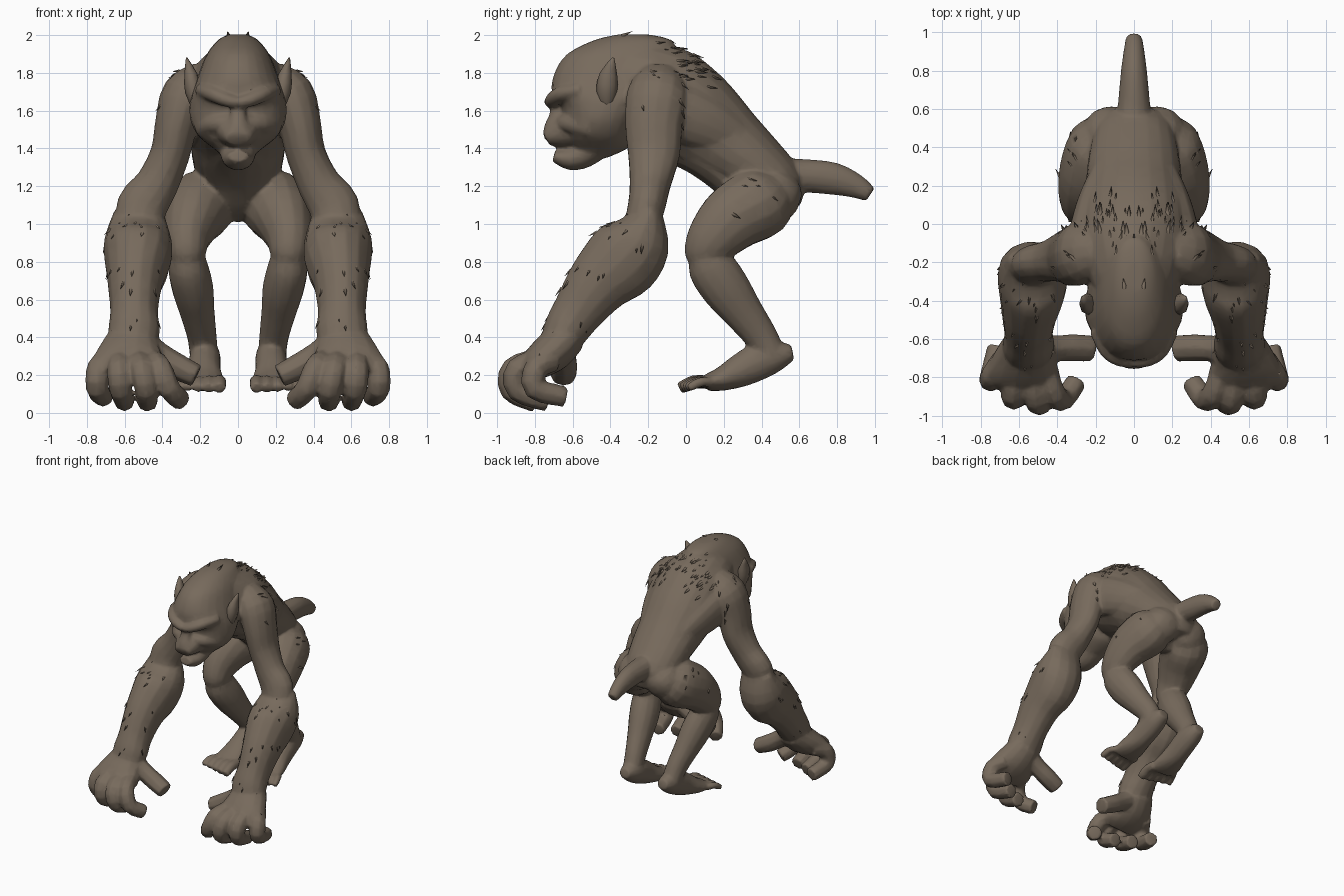
import bpy, bmesh, math, random
from mathutils import Vector

random.seed(4)
hide = bpy.data.materials.new("brown_hide")
hide.diffuse_color = (0.185, 0.145, 0.108, 1)
body, hair = bmesh.new(), bmesh.new()


def spline(rows, steps):
    """Catmull-Rom interpolation of ring rows (x, y, z, ru, rv)."""
    out = []
    for i in range(len(rows) - 1):
        a, b, c, d = (rows[max(i - 1, 0)], rows[i], rows[i + 1],
                      rows[min(i + 2, len(rows) - 1)])
        for s in range(steps):
            t = s / steps
            out.append([0.5 * (2 * q + (r - p) * t + (2 * p - 5 * q + 4 * r - w) * t * t
                               + (3 * q - p - 3 * r + w) * t ** 3)
                        for p, q, r, w in zip(a, b, c, d)])
    out.append(list(rows[-1]))
    return out


def tube(bm, rows, sides=14, steps=3, hint=(1, 0, 0), flat=False, power=1.0):
    """Loft elliptical rings along a path, capped at both ends."""
    rows = spline(rows, steps)
    pts = [Vector(r[:3]) for r in rows]
    rings = []
    for i, r in enumerate(rows):
        t = (pts[min(i + 1, len(pts) - 1)] - pts[max(i - 1, 0)]).normalized()
        if flat:
            t = Vector((0, 0, 1))
        u = Vector(hint)
        u = (u - t * u.dot(t)).normalized()
        v = t.cross(u)
        ring = []
        for k in range(sides):
            a = 2 * math.pi * k / sides
            c, s = math.cos(a), math.sin(a)
            c = math.copysign(abs(c) ** power, c)
            s = math.copysign(abs(s) ** power, s)
            ring.append(bm.verts.new(pts[i] + u * c * max(r[3], .003) + v * s * max(r[4], .003)))
        rings.append(ring)
    faces = []
    for a, b in zip(rings, rings[1:]):
        for k in range(sides):
            m = (k + 1) % sides
            faces.append(bm.faces.new((a[k], a[m], b[m], b[k])))
    faces.append(bm.faces.new(rings[0][::-1]))
    faces.append(bm.faces.new(rings[-1]))
    bmesh.ops.recalc_face_normals(bm, faces=faces)
    return faces


def pair(rows, bm=body, **kw):
    """The same loft on the left and right side."""
    tube(bm, [(-r[0], *r[1:]) for r in rows], **kw)
    return tube(bm, rows, **kw)


def tufts(faces, count, lean, size, where):
    """Scatter small hair spikes on the faces that pass a test."""
    lean = Vector(lean).normalized()
    spots = [(f.calc_center_median(), f.normal.copy(), [v.co.copy() for v in f.verts])
             for f in faces if where(f.calc_center_median(), f.normal)]
    for _ in range(count):
        c, n, corners = random.choice(spots)
        c = c.lerp(random.choice(corners), random.random() * .9) - n * .008
        side = n.cross(lean)
        if side.length < .1:
            continue
        side.normalize()
        along = side.cross(n)
        k = size * random.uniform(.6, 1.2)
        a, b, d, tip = [hair.verts.new(p) for p in (
            c + side * k * .25, c - side * k * .25, c + n * k * .25 - along * k * .1,
            c + along * k + n * k * .4)]
        for f in ((a, d, tip), (d, b, tip), (b, a, tip)):
            hair.faces.new(f)


def finish(name, bm):
    for f in bm.faces:
        f.smooth = True
    me = bpy.data.meshes.new(name)
    bm.to_mesh(me)
    bm.free()
    me.materials.append(hide)
    ob = bpy.data.objects.new(name, me)
    bpy.context.collection.objects.link(ob)
    return ob


# Torso from pelvis to neck, with hair over the upper back
back = tube(body, [(0, .52, 1.08, .12, .08), (0, .49, 1.18, .20, .15), (0, .36, 1.31, .235, .18),
                   (0, .20, 1.43, .255, .225), (0, .03, 1.57, .285, .265),
                   (0, -.12, 1.665, .29, .285), (0, -.25, 1.74, .245, .24),
                   (0, -.36, 1.77, .20, .19)], sides=20)
tufts(back, 34, (0, 1, -.1), .06, lambda c, n: n.z > .4 and -.1 < c.y < .14)

# Belly, side muscles, buttocks and tail
tube(body, [(0, -.06, 1.44, .15, .12), (0, .08, 1.37, .20, .12), (0, .22, 1.27, .18, .12),
            (0, .36, 1.14, .13, .12), (0, .45, 1.06, .07, .07)])
pair([(.17, .26, 1.45, .06, .10), (.215, .10, 1.53, .085, .14), (.25, -.06, 1.60, .09, .15),
      (.26, -.16, 1.66, .06, .10)])
pair([(.13, .36, 1.20, .08, .08), (.13, .42, 1.17, .14, .14), (.125, .50, 1.14, .14, .14),
      (.12, .57, 1.12, .10, .10), (.12, .60, 1.11, .04, .04)])
tube(body, [(0, .48, 1.25, .10, .10), (0, .62, 1.255, .085, .09), (0, .78, 1.24, .07, .087),
            (0, .90, 1.20, .055, .065), (0, .975, 1.155, .042, .042)])

# Skull, built from horizontal rings given as height, front, back, half width
skull = [(2.003, -.36, -.20, .05), (1.975, -.48, -.08, .105), (1.90, -.63, -.05, .165),
         (1.79, -.70, -.08, .21), (1.69, -.71, -.12, .245), (1.62, -.665, -.2, .257),
         (1.54, -.65, -.25, .25), (1.46, -.64, -.28, .205), (1.40, -.60, -.31, .13),
         (1.35, -.57, -.42, .07)]
crown = tube(body, [(0, (f + b) / 2, z, w, (b - f) / 2) for z, f, b, w in skull],
             sides=24, flat=True, power=.92)
tufts(crown, 6, (0, 1, .1), .05, lambda c, n: c.y > -.35 and c.z > 1.7 and c.x > 0)

# Face: muzzle, lower jaw, nose, brows and cheeks
tube(body, [(0, -.48, 1.53, .15, .11), (0, -.61, 1.50, .125, .10), (0, -.69, 1.475, .095, .075),
            (0, -.74, 1.45, .065, .04)])
tube(body, [(0, -.44, 1.43, .11, .07), (0, -.54, 1.37, .095, .075), (0, -.62, 1.345, .08, .06),
            (0, -.70, 1.36, .055, .03)])
tube(body, [(0, -.67, 1.66, .04, .04), (0, -.685, 1.57, .045, .04), (0, -.715, 1.50, .055, .04),
            (0, -.72, 1.45, .03, .03)])
pair([(.0, -.715, 1.64, .035, .03), (.07, -.70, 1.66, .045, .038), (.14, -.655, 1.69, .045, .04),
      (.20, -.55, 1.71, .035, .035)], hint=(0, 1, 0))
pair([(.03, -.66, 1.54, .04, .04), (.12, -.61, 1.53, .05, .05), (.19, -.50, 1.51, .05, .06)],
     hint=(0, 1, 0))

# Upper arms and shoulders
arm = pair([(.17, -.13, 1.77, .10, .12), (.27, -.15, 1.68, .135, .165),
            (.325, -.17, 1.53, .115, .155), (.36, -.17, 1.37, .105, .14),
            (.43, -.19, 1.21, .115, .11), (.51, -.21, 1.09, .135, .10),
            (.53, -.25, .95, .11, .09)])
tufts(arm, 9, (.2, .6, -1), .05, lambda c, n: c.z > 1.55 and n.x > .3)

# Heavy forearms with hair on the outer side
fore = pair([(.525, -.185, 1.07, .13, .065), (.53, -.245, .92, .178, .175),
             (.53, -.335, .81, .178, .21), (.545, -.46, .69, .147, .175),
             (.55, -.57, .54, .127, .138), (.55, -.635, .44, .137, .122),
             (.56, -.68, .35, .125, .10)])
tufts(fore, 30, (.1, -.2, -1), .045, lambda c, n: n.y < 0 or n.x > .4)

# Hands: palm, four curled fingers, thumb
pair([(.55, -.62, .41, .13, .10), (.57, -.70, .33, .165, .11), (.58, -.79, .26, .195, .09),
      (.58, -.85, .21, .15, .05)])
fingers = [((.46, -.77, .28), (.415, -.89, .24), (.365, -.91, .13), (.30, -.82, .065)),
           ((.53, -.79, .28), (.51, -.915, .23), (.485, -.925, .12), (.48, -.79, .055)),
           ((.62, -.77, .28), (.63, -.89, .23), (.62, -.89, .12), (.60, -.73, .06)),
           ((.68, -.70, .28), (.735, -.79, .24), (.745, -.80, .13), (.71, -.64, .085))]
for joints in fingers:
    pair([(*p, r, r) for p, r in zip(joints, (.062, .066, .062, .056))], sides=8)
pair([(.50, -.66, .36, .09, .08), (.41, -.65, .30, .07, .07), (.32, -.645, .245, .072, .07),
      (.22, -.65, .195, .07, .062)], sides=8, hint=(0, 1, 0))

# Legs, bent at knee and heel
thigh = pair([(.13, .47, 1.18, .12, .13), (.175, .40, 1.12, .175, .19),
              (.235, .26, 1.04, .16, .18), (.27, .15, .93, .125, .148),
              (.27, .09, .84, .10, .108), (.27, .08, .79, .07, .065)])
tufts(thigh, 6, (.3, .8, -.5), .045, lambda c, n: c.z > 1.05 and n.x > .5)
pair([(.27, .09, .88, .08, .07), (.265, .13, .78, .105, .125), (.24, .21, .66, .11, .13),
      (.215, .305, .53, .092, .107), (.19, .40, .40, .078, .088), (.18, .46, .29, .075, .075)])

# Feet with raised heels and five spread toes
pair([(.175, .565, .32, .045, .04), (.175, .49, .305, .075, .08), (.175, .40, .28, .085, .10),
      (.18, .29, .225, .09, .09), (.185, .19, .18, .11, .065), (.19, .11, .16, .115, .045)])
for i in range(5):
    x, r = .098 + i * .047, .038 - i * .003
    pair([(x, .13, .16, r, r), (x + i * .006, .06 + i * .006, .165, r, r),
          (x + i * .009, .01 + i * .009, .15, r, r),
          (x + i * .010, -.035 + i * .012, .13, r * .85, r * .8)], sides=8)

# Fuse the lofts into one continuous skin
skin = finish("body", body)
fuse = skin.modifiers.new("fuse", 'REMESH')
fuse.mode, fuse.voxel_size, fuse.use_smooth_shade = 'VOXEL', .011, True
soften = skin.modifiers.new("soften", 'SMOOTH')
soften.factor, soften.iterations = .5, 4
reduce = skin.modifiers.new("reduce", 'DECIMATE')
reduce.ratio = .15

# Pointed ears, turned slightly forward
ears = bmesh.new()
pair([(.215, -.42, 1.61, .025, .03), (.235, -.42, 1.70, .045, .055), (.25, -.41, 1.79, .035, .048),
      (.272, -.385, 1.88, .004, .006)], bm=ears, sides=8, steps=2)
finish("ears", ears)

# Hair spikes, mirrored to both sides
bmesh.ops.recalc_face_normals(hair, faces=hair.faces)
finish("hair_tufts", hair).modifiers.new("mirror", 'MIRROR').use_mirror_merge = False
